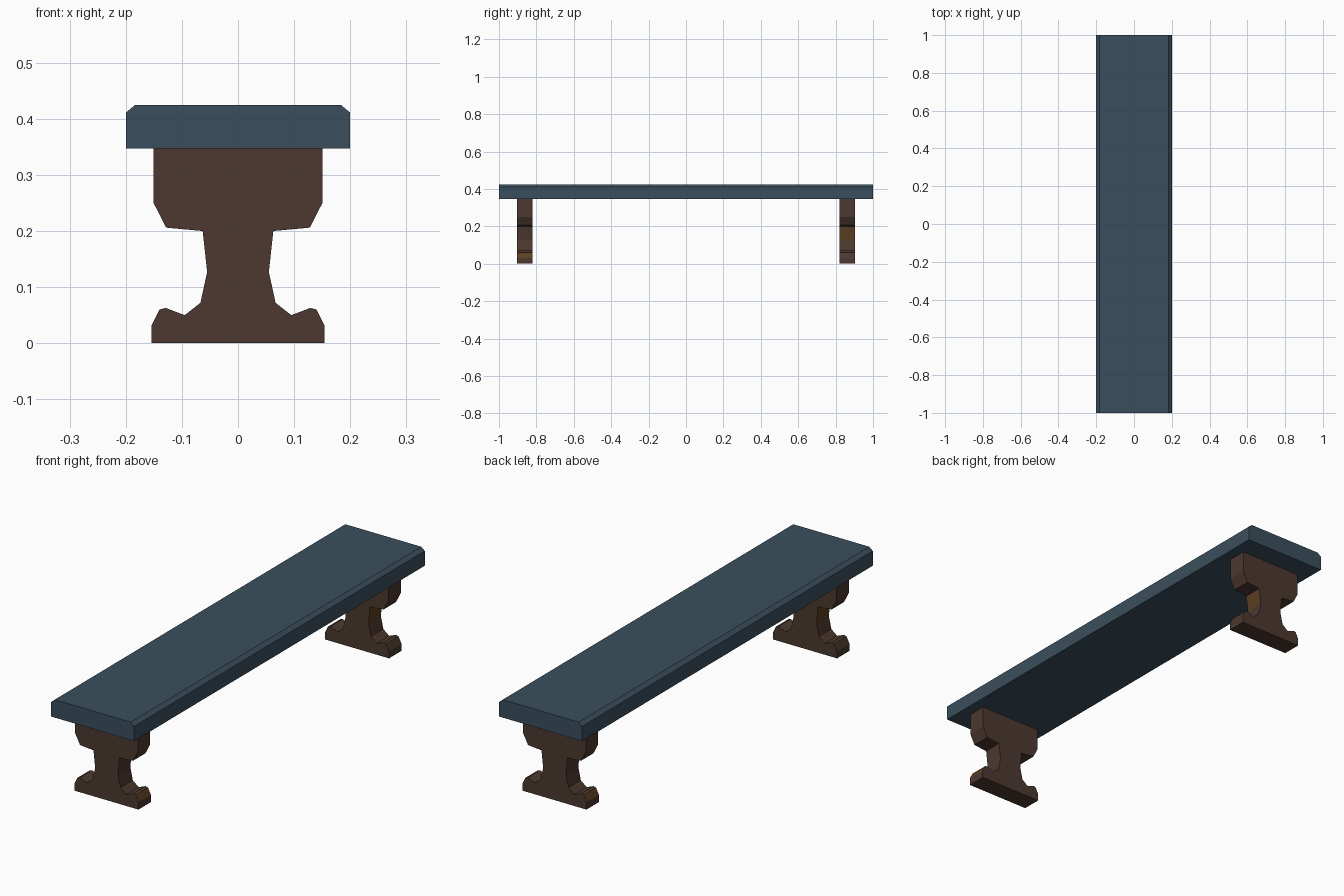
import bpy, bmesh
from math import pi

cube = bpy.data.objects.get("Cube")
if cube:
    bpy.data.objects.remove(cube, do_unlink=True)


def material(name, color):
    m = bpy.data.materials.new(name)
    m.use_nodes = True
    m.diffuse_color = color
    m.node_tree.nodes["Principled BSDF"].inputs["Base Color"].default_value = color
    return m


slate = material("slate blue paint", (0.042, 0.078, 0.110, 1))
brown = material("dark brown wood", (0.072, 0.040, 0.029, 1))
amber = material("amber brown wood", (0.105, 0.050, 0.016, 1))


def extrude_profile(name, half, depth, mats):
    """Mirror a half outline (x, z) and extrude it along y, centred on the origin."""
    outline = half + [(-x, z) for x, z in reversed(half)]
    bm = bmesh.new()
    face = bm.faces.new([bm.verts.new((x, -depth / 2, z)) for x, z in outline])
    result = bmesh.ops.extrude_face_region(bm, geom=[face])
    new_verts = [v for v in result["geom"] if isinstance(v, bmesh.types.BMVert)]
    bmesh.ops.translate(bm, verts=new_verts, vec=(0, depth, 0))
    bmesh.ops.recalc_face_normals(bm, faces=bm.faces)
    mesh = bpy.data.meshes.new(name)
    bm.to_mesh(mesh)
    bm.free()
    for m in mats:
        mesh.materials.append(m)
    obj = bpy.data.objects.new(name, mesh)
    bpy.context.collection.objects.link(obj)
    return obj


# Plank with chamfered long edges
extrude_profile("seat", [(0.2, 0.347), (0.2, 0.411), (0.183, 0.425)], 2.0, [slate])

# Pedestal leg: foot, waist and flared shoulder
leg_half = [(0.154, 0), (0.154, 0.032), (0.14, 0.06), (0.129, 0.063),
            (0.095, 0.05), (0.067, 0.072), (0.055, 0.127), (0.063, 0.2),
            (0.128, 0.206), (0.151, 0.251), (0.151, 0.347)]
front_leg = extrude_profile("front_leg", leg_half, 0.085, [brown, amber])
front_leg.location.y = -0.862

# Amber wood on the waist of one side and the toe slope of the other
for p in front_leg.data.polygons:
    x, y, z = p.center
    if abs(p.normal.y) < 0.5:
        waist = x < 0 and 0.13 < z < 0.19
        toe = x > 0.14 and 0.03 < z < 0.06
        p.material_index = int(waist or toe)

# Back leg is the front one turned about
back_leg = bpy.data.objects.new("back_leg", front_leg.data)
bpy.context.collection.objects.link(back_leg)
back_leg.location.y = 0.862
back_leg.rotation_euler.z = pi
